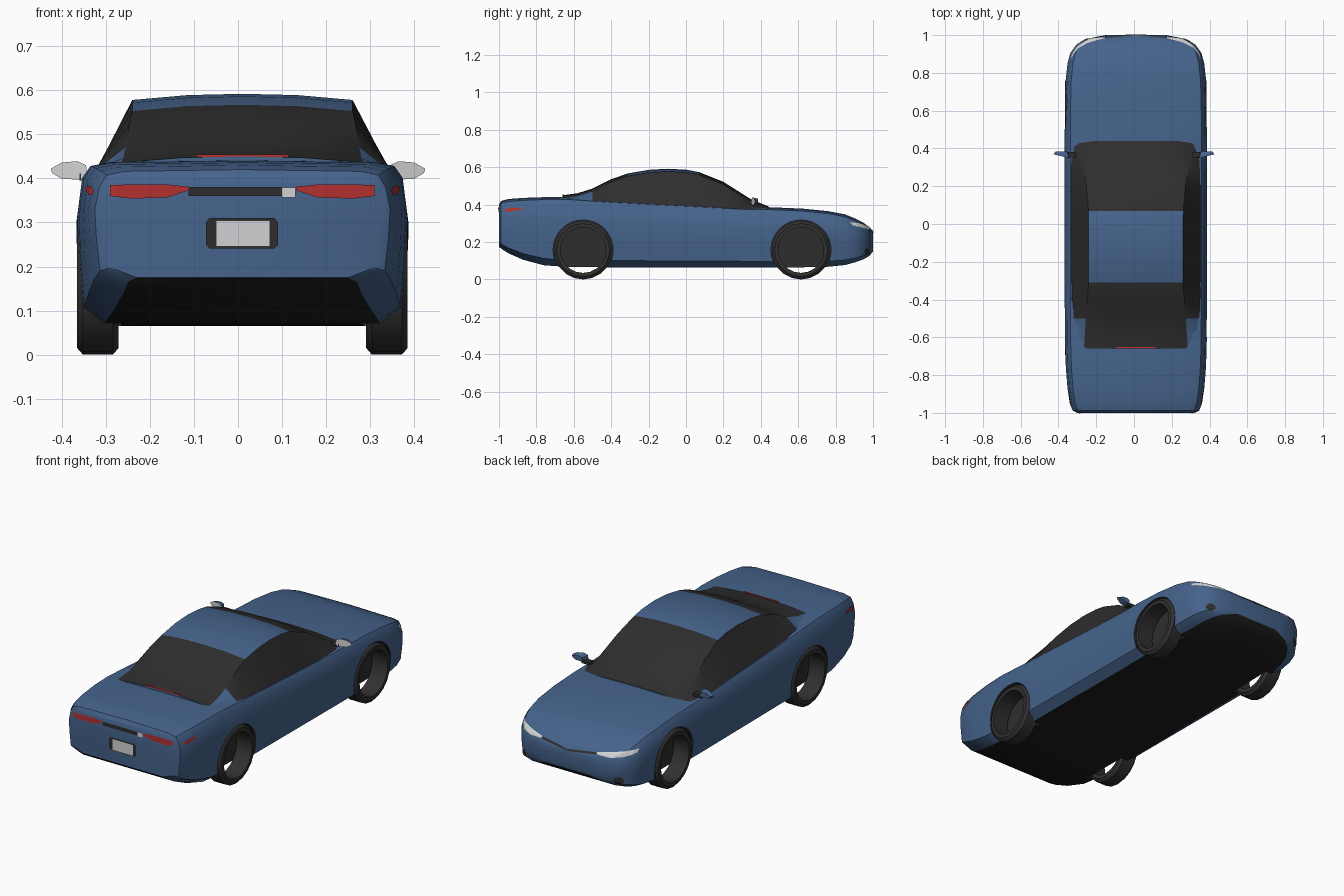
import bpy, bmesh, math
from mathutils import Vector
from mathutils.bvhtree import BVHTree

if "Cube" in bpy.data.objects:
    bpy.data.objects.remove(bpy.data.objects["Cube"])

MID = 0.01  # centre line of the bodywork


def material(name, r, g, b):
    m = bpy.data.materials.new(name)
    m.use_nodes = True
    m.diffuse_color = (r, g, b, 1)
    m.node_tree.nodes["Principled BSDF"].inputs["Base Color"].default_value = (r, g, b, 1)
    return m


blue = material("blue_paint", 0.06, 0.125, 0.26)
dark = material("dark_glass", 0.027, 0.027, 0.027)
black = material("black_underside", 0.012, 0.012, 0.012)
rubber = material("tyre_rubber", 0.03, 0.03, 0.03)
red = material("red_lens", 0.45, 0.03, 0.03)
white = material("white_lens", 0.65, 0.65, 0.66)


def build(name, verts, faces, mats, slots=None, smooth=True, recalc=True):
    mesh = bpy.data.meshes.new(name)
    mesh.from_pydata([tuple(v) for v in verts], [], faces)
    for m in mats:
        mesh.materials.append(m)
    for i, p in enumerate(mesh.polygons):
        p.material_index = slots[i] if slots else 0
    if recalc:
        bm = bmesh.new()
        bm.from_mesh(mesh)
        bmesh.ops.recalc_face_normals(bm, faces=bm.faces)
        bm.to_mesh(mesh)
        bm.free()
    obj = bpy.data.objects.new(name, mesh)
    bpy.context.scene.collection.objects.link(obj)
    if smooth:
        shade(obj)
    return obj


def shade(obj):
    activate(obj)
    bpy.ops.object.shade_smooth_by_angle(angle=math.radians(32))


def activate(obj):
    bpy.ops.object.select_all(action='DESELECT')
    obj.select_set(True)
    bpy.context.view_layer.objects.active = obj


def loft(halves, slot_rule):
    """Join mirrored half sections (y, [(x, z), ...]) into a closed hull."""
    k = len(halves[0][1])
    n = 2 * k - 2
    verts, faces, slots = [], [], []
    for y, pts in halves:
        verts += [(MID + x, y, z) for x, z in pts]
        verts += [(MID - x, y, z) for x, z in reversed(pts[1:-1])]
    for s in range(len(halves) - 1):
        for i in range(n):
            j = (i + 1) % n
            faces.append((s * n + i, s * n + j, s * n + n + j, s * n + n + i))
            band = min(i, n - 1 - i)
            slots.append(slot_rule(band, (halves[s][0] + halves[s + 1][0]) / 2))
    for base in (0, (len(halves) - 1) * n):
        for i in range(k - 1):
            ring = [base + i, base + i + 1, base + (n - i - 1) % n, base + (n - i) % n]
            faces.append(tuple(dict.fromkeys(ring)))
            slots.append(0)
    return verts, faces, slots


def body_half(w, floor_w, zb, zt):
    h = zt - zb
    return [(0, zb), (floor_w, zb), (w * .965, zb + .1 * h), (w * .99, zb + .4 * h),
            (w, zb + .65 * h), (w * .97, zt - .04), (w * .92, zt - .013),
            (w * .8, zt - .004), (0, zt)]


# Body shell: y, half width, floor half width, floor height, top height
stations = [
    (-1, .31, .24, .175, .402), (-.988, .335, .26, .165, .42), (-.95, .35, .27, .14, .43),
    (-.87, .362, .29, .105, .436), (-.76, .371, .31, .076, .44), (-.64, .375, .315, .067, .441),
    (-.4, .377, .315, .065, .425), (.3, .377, .315, .065, .388), (.45, .377, .315, .065, .386),
    (.62, .376, .315, .065, .379), (.76, .372, .31, .068, .365), (.85, .362, .295, .077, .348),
    (.905, .347, .28, .092, .326), (.95, .315, .25, .108, .302), (.98, .265, .21, .125, .281),
    (1, .16, .13, .15, .255)]
v, f, s = loft([(r[0], body_half(*r[1:])) for r in stations], lambda band, y: 1 if band == 0 else 0)
body = build("body_shell", v, f, [blue, black, dark], s, smooth=False)

# Wheel wells cut from the body
AXLES = (-.55, .615)
AXLE_Z = .157
for y in AXLES:
    for side in (-1, 1):
        bpy.ops.mesh.primitive_cylinder_add(
            vertices=32, radius=.161, depth=.2, rotation=(0, math.pi / 2, 0),
            location=(MID + side * .375, y, AXLE_Z))
        cutter = bpy.context.object
        cutter.name = "wheel_well_cutter"
        cutter.hide_render = True
        for m in (blue, black, dark):
            cutter.data.materials.append(m)
        for p in cutter.data.polygons:
            p.material_index = 2
        mod = body.modifiers.new("wheel_well", 'BOOLEAN')
        mod.operation = 'DIFFERENCE'
        mod.solver = 'EXACT'
        mod.object = cutter
        activate(body)
        bpy.ops.object.modifier_apply(modifier=mod.name)
        bpy.data.objects.remove(cutter)
shade(body)

# Cabin: y, sill half width, sill height, roof edge half width, roof edge height
cabin = [
    (-.66, .32, .42, .275, .436), (-.58, .338, .415, .27, .447), (-.5, .345, .41, .265, .472),
    (-.4, .346, .405, .257, .522), (-.31, .346, .4, .25, .553), (-.2, .346, .395, .25, .572),
    (-.1, .346, .39, .25, .578), (0, .346, .385, .25, .573), (.07, .346, .38, .251, .56),
    (.2, .346, .375, .262, .508), (.35, .346, .368, .288, .413), (.44, .345, .36, .305, .377)]


def cabin_rule(band, y):
    if band == 1:
        return 1 if y > -.5 else 0
    return 0 if -.31 < y < .07 else 1


v, f, s = loft([(y, [(0, zs), (ws, zs), (wt, zt), (wt * .5, zt + .011), (0, zt + .014)])
                for y, ws, zs, wt, zt in cabin], cabin_rule)
build("cabin", v, f, [blue, dark], s)

# Tyres: open rings turned round the axle
tyre_profile = [(-.047, .122), (-.047, .142), (-.034, .157), (.034, .157), (.047, .142), (.047, .122)]
SEG = 20
for y, end in zip(AXLES, ("rear", "front")):
    for side, hand in ((-1, "right"), (1, "left")):
        v, f = [], []
        m = len(tyre_profile)
        for a in range(SEG):
            t = math.tau * a / SEG
            v += [(MID + side * .328 + dx, y + r * math.sin(t), AXLE_Z - r * math.cos(t))
                  for dx, r in tyre_profile]
            b = (a + 1) % SEG
            f += [(a * m + i, a * m + (i + 1) % m, b * m + (i + 1) % m, b * m + i) for i in range(m)]
        build(f"{end}_{hand}_tyre", v, f, [rubber])

# Lights and plates laid onto the body surface
bm = bmesh.new()
bm.from_mesh(body.data)
skin = BVHTree.FromBMesh(bm)
bm.free()


def decal(name, mat, columns, ray, lift=.004, steps=4, rows=3):
    """Drape columns (across, low, high) on the body along the ray."""
    ray = Vector(ray)
    cols = []
    for a, b in zip(columns, columns[1:]):
        cols += [[p + (q - p) * t / steps for p, q in zip(a, b)] for t in range(steps)]
    cols.append(columns[-1])
    v, f, depth = [], [], None
    for u, lo, hi in cols:
        for r in range(rows + 1):
            z = lo + (hi - lo) * r / rows
            p = Vector((u, 0, z)) if ray.y else Vector((0, u, z))
            hit = skin.ray_cast(p - ray * 2, ray)[0]
            depth = hit.dot(ray) if hit else (depth if depth is not None else -.95)
            v.append(p + ray * (depth - lift))
    step = rows + 1
    for c in range(len(cols) - 1):
        for r in range(rows):
            i = c * step + r
            quad = (i, i + step, i + step + 1, i + 1)
            normal = (v[quad[1]] - v[i]).cross(v[quad[3]] - v[i])
            f.append(quad if normal.dot(ray) < 0 else quad[::-1])
    return build(name, v, f, [mat], smooth=False, recalc=False)


TO_FRONT, TO_REAR = (0, 1, 0), (0, -1, 0)
tail = [(.122, .373, .381), (.17, .357, .386), (.25, .354, .386), (.3, .36, .385)]
head = [(.165, .27, .278), (.23, .267, .289), (.29, .272, .299), (.342, .287, .305)]
fog = [(.262, .14, .155), (.275, .128, .167), (.292, .128, .167), (.305, .14, .155)]
marker = [(-.97, .364, .374), (-.94, .364, .384), (-.88, .373, .382)]
for side, hand in ((-1, "right"), (1, "left")):
    def place(cols):
        return [(MID + side * x, lo, hi) for x, lo, hi in cols]
    decal(f"{hand}_tail_light", red, place(tail), TO_FRONT)
    decal(f"{hand}_headlight", white, place(head), TO_REAR)
    decal(f"{hand}_fog_light", dark, place(fog), TO_REAR)
    decal(f"{hand}_side_marker", red, marker, (-side, 0, 0))
decal("grille_line", dark, [(-.155, .268, .277), (MID, .25, .258), (.175, .268, .277)], TO_REAR)
decal("tail_strip", dark, [(-.112, .36, .38), (.1, .36, .38)], TO_FRONT)
decal("tail_strip_lamp", white, [(.1, .357, .379), (.13, .357, .379)], TO_FRONT)
decal("plate_surround", dark, [(-.073, .25, .3), (-.065, .241, .31), (.083, .241, .31), (.091, .25, .3)], TO_FRONT)
decal("number_plate", white, [(-.05, .245, .304), (.073, .245, .304)], TO_FRONT, lift=.008)


def box(name, mat, centre, size):
    bpy.ops.mesh.primitive_cube_add(size=1, location=centre)
    obj = bpy.context.object
    obj.name = name
    obj.scale = size
    obj.data.materials.append(mat)


box("high_brake_light", red, (MID, -.656, .451), (.21, .008, .006))

# Door mirrors: painted shell with a pale rear face
outline = [(.342, .41), (.352, .397), (.4, .399), (.422, .412), (.425, .422), (.4, .436), (.365, .439), (.345, .43)]
n = len(outline)
for side, hand in ((-1, "right"), (1, "left")):
    v = [(side * x, .348 + .02 * (x - .34) / .08, z) for x, z in outline]
    v += [(side * (.385 + (x - .385) * .75), .385, .418 + (z - .418) * .65) for x, z in outline]
    f = [tuple(range(n)), tuple(range(n, 2 * n))]
    f += [(i, (i + 1) % n, n + (i + 1) % n, n + i) for i in range(n)]
    build(f"{hand}_mirror", v, f, [blue, white], [1, 0] + [0] * n)
    box(f"{hand}_mirror_arm", dark, (side * .335, .367, .403), (.05, .03, .016))
